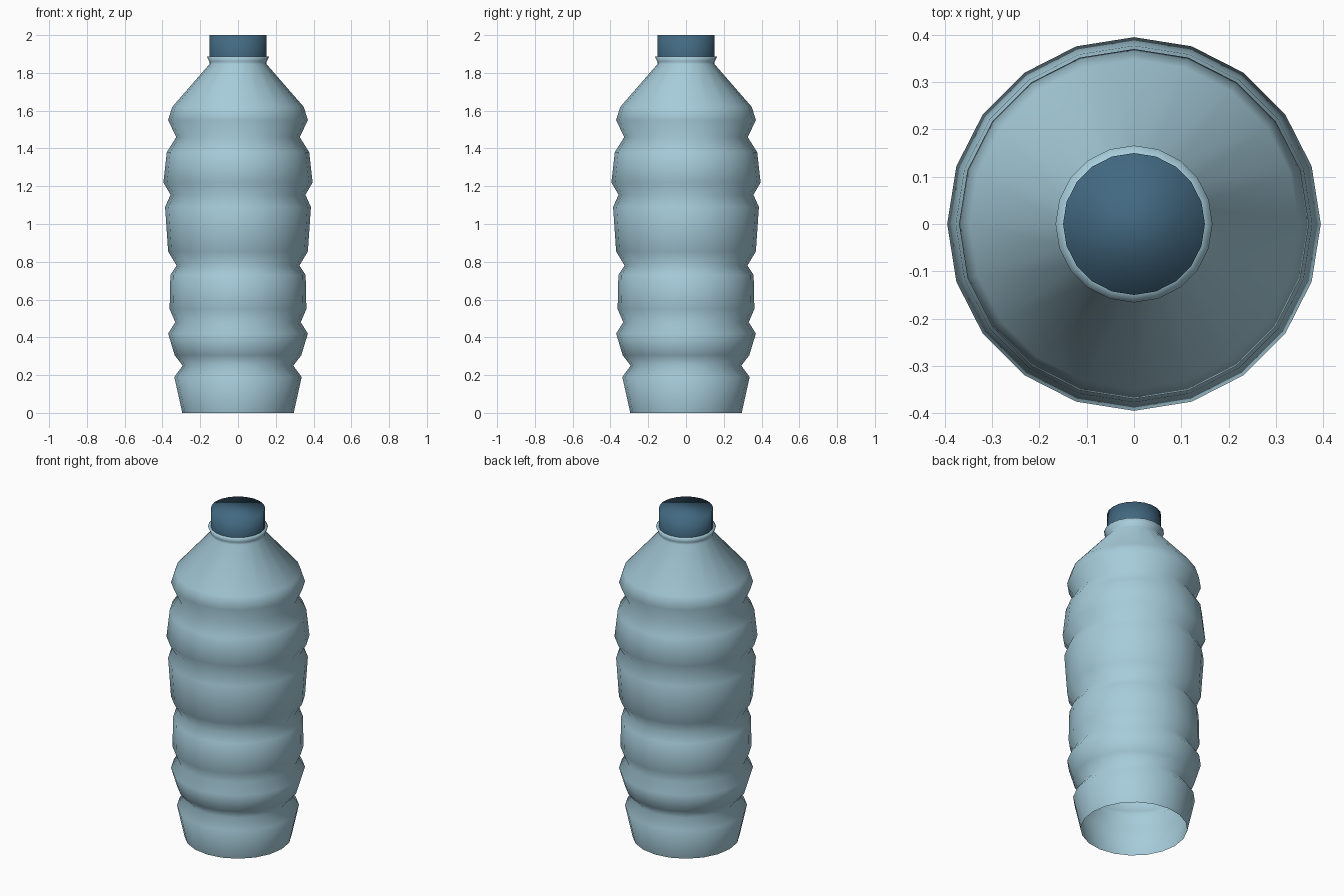
import bpy, bmesh, math

if "Cube" in bpy.data.objects:
    bpy.data.objects.remove(bpy.data.objects["Cube"])

SIDES = 20


def lathe(name, profile, color, close_top=False):
    """Revolve (radius, height) points around z into a smooth shell."""
    bm = bmesh.new()
    rings = []
    for r, z in profile:
        rings.append([bm.verts.new((r * math.cos(2 * math.pi * i / SIDES),
                                    r * math.sin(2 * math.pi * i / SIDES), z))
                      for i in range(SIDES)])
    for low, high in zip(rings, rings[1:]):
        for i in range(SIDES):
            j = (i + 1) % SIDES
            bm.faces.new((low[i], low[j], high[j], high[i]))
    if close_top:
        bm.faces.new(rings[-1])
    for f in bm.faces:
        f.smooth = True
    mesh = bpy.data.meshes.new(name)
    bm.to_mesh(mesh)
    bm.free()
    mat = bpy.data.materials.new(name + "_material")
    mat.diffuse_color = (*color, 1)
    mat.use_nodes = True
    mat.node_tree.nodes["Principled BSDF"].inputs["Base Color"].default_value = mat.diffuse_color
    mesh.materials.append(mat)
    obj = bpy.data.objects.new(name, mesh)
    bpy.context.collection.objects.link(obj)
    return obj


# Ribbed body with open base, sloped shoulder and flared neck ring
lathe("bottle_body", [
    (0.295, 0.0), (0.337, 0.19), (0.293, 0.25), (0.335, 0.305),
    (0.37, 0.42), (0.332, 0.48), (0.362, 0.55), (0.358, 0.73),
    (0.325, 0.78), (0.37, 0.855), (0.386, 1.09), (0.357, 1.155),
    (0.395, 1.22), (0.377, 1.38), (0.327, 1.46), (0.37, 1.55),
    (0.348, 1.62), (0.152, 1.845), (0.152, 1.86), (0.166, 1.888),
    (0.14, 1.888),
], (0.38, 0.60, 0.70))

# Screw cap
lathe("cap", [(0.15, 1.885), (0.15, 2.0)], (0.055, 0.14, 0.22), close_top=True)
